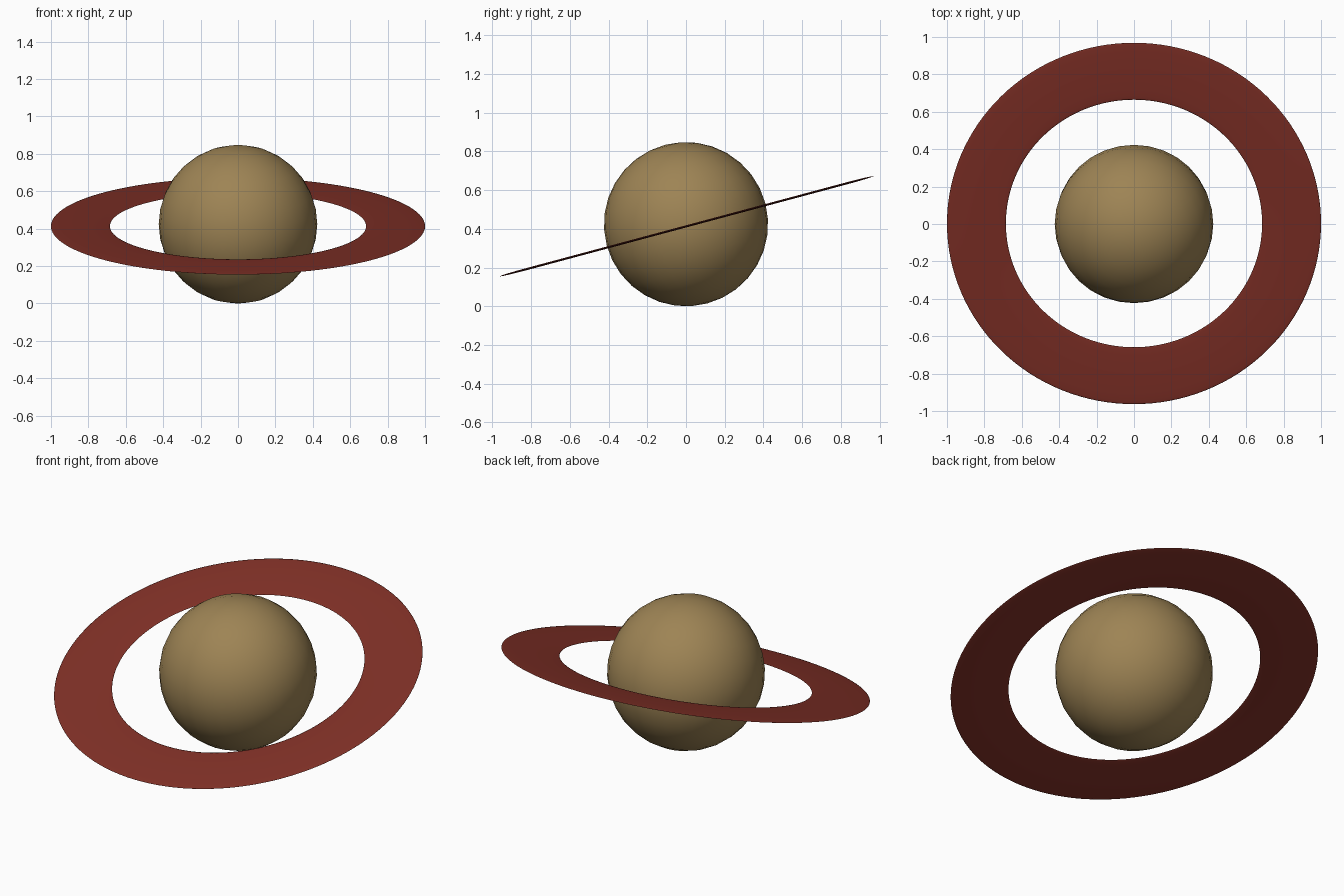
import bpy
from math import radians, sin, cos

if "Cube" in bpy.data.objects:
    bpy.data.objects.remove(bpy.data.objects["Cube"])

TILT = radians(15)
R = 0.424


def finish(name, color):
    ob = bpy.context.object
    ob.name = name
    mat = bpy.data.materials.new(name + "_color")
    mat.diffuse_color = color
    mat.use_nodes = True
    mat.node_tree.nodes["Principled BSDF"].inputs["Base Color"].default_value = mat.diffuse_color
    ob.data.materials.append(mat)
    bpy.ops.object.shade_smooth()
    return ob


# Globe, its axis tilted with the ring
bpy.ops.mesh.primitive_uv_sphere_add(segments=32, ring_count=16, radius=R,
                                     location=(0, 0, R), rotation=(TILT, 0, 0))
finish("globe", (0.34, 0.23, 0.09, 1))

# Flattened torus ring, sitting slightly below the globe's centre along its axis
drop = 0.011
bpy.ops.mesh.primitive_torus_add(major_segments=128, minor_segments=16,
                                 major_radius=0.8425, minor_radius=0.1575,
                                 location=(0, drop * sin(TILT), R - drop * cos(TILT)),
                                 rotation=(TILT, 0, 0))
ring = finish("ring", (0.22, 0.03, 0.02, 1))
ring.scale.z = 0.035
